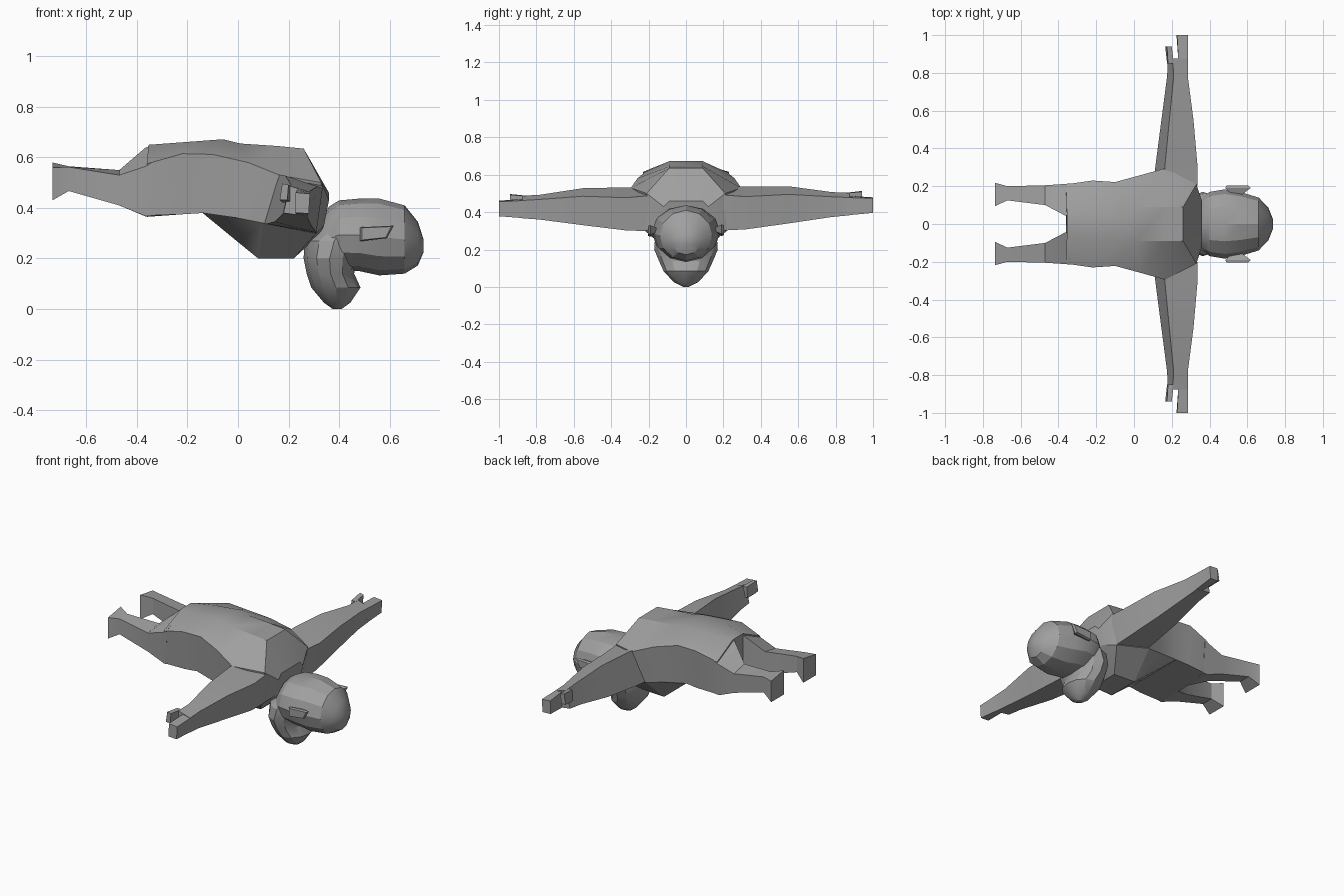
import bpy, bmesh, math

grey = bpy.data.materials.new("plain_grey")
grey.diffuse_color = (0.35, 0.35, 0.35, 1)


def loft(name, rings, angle=25):
    """Skin a list of equal-length closed rings and cap both ends."""
    bm = bmesh.new()
    vs = [[bm.verts.new(p) for p in ring] for ring in rings]
    n = len(vs[0])
    for a, b in zip(vs, vs[1:]):
        for i in range(n):
            j = (i + 1) % n
            bm.faces.new((a[i], a[j], b[j], b[i]))
    bm.faces.new(vs[0])
    bm.faces.new(vs[-1])
    bmesh.ops.recalc_face_normals(bm, faces=bm.faces)
    me = bpy.data.meshes.new(name)
    bm.to_mesh(me)
    bm.free()
    me.materials.append(grey)
    ob = bpy.data.objects.new(name, me)
    bpy.context.collection.objects.link(ob)
    bpy.ops.object.select_all(action='DESELECT')
    ob.select_set(True)
    bpy.context.view_layer.objects.active = ob
    bpy.ops.object.shade_smooth_by_angle(angle=math.radians(angle))
    return ob


# Torso: half sections from spine to belly, mirrored across y
half = [
    [(-.355, .05, .65), (-.36, .21, .575), (-.36, .20, .37), (-.36, .04, .365)],
    [(-.22, .08, .66), (-.22, .23, .615), (-.22, .205, .375), (-.22, .08, .375)],
    [(-.06, .09, .672), (-.10, .222, .612), (-.14, .20, .38), (-.14, .08, .38)],
    [(.01, .09, .655), (.04, .26, .58), (0, .225, .36), (0, .09, .265)],
    [(.16, .09, .645), (.165, .295, .53), (.10, .25, .34), (.08, .10, .20)],
    [(.26, .09, .635), (.33, .21, .50), (.31, .22, .30), (.22, .09, .20)],
    [(.36, .09, .46), (.36, .12, .43), (.34, .12, .33), (.32, .06, .29)],
]
loft("torso", [h + [(x, -y, z) for x, y, z in reversed(h)] for h in half])

# Limb sections: four corners each
leg = [
    (-.34, [(.05, .645), (.215, .58), (.20, .37), (.045, .368)]),
    (-.365, [(.045, .64), (.212, .565), (.20, .367), (.045, .366)]),
    (-.47, [(.10, .55), (.205, .53), (.20, .41), (.10, .41)]),
    (-.67, [(.125, .565), (.20, .562), (.20, .467), (.125, .467)]),
    (-.735, [(.095, .58), (.218, .56), (.218, .43), (.095, .43)]),
]
arm = [
    (.20, [(.16, .53), (.335, .49), (.31, .30), (.10, .34)]),
    (.32, [(.165, .535), (.335, .48), (.31, .305), (.115, .34)]),
    (.55, [(.187, .533), (.315, .49), (.29, .335), (.145, .35)]),
    (.78, [(.21, .50), (.285, .475), (.275, .367), (.175, .38)]),
    (.875, [(.205, .495), (.285, .47), (.275, .375), (.18, .388)]),
]
fingers = [
    (.86, [(.235, .48), (.285, .47), (.275, .375), (.235, .38)]),
    (1.0, [(.228, .47), (.285, .465), (.28, .387), (.225, .39)]),
]
thumb = [
    (.85, [(.18, .495), (.21, .495), (.21, .43), (.175, .43)]),
    (.94, [(.175, .505), (.20, .50), (.195, .44), (.165, .44)]),
]
ear = [
    (.155, [(.52, .315), (.57, .315), (.57, .295), (.52, .29)]),
    (.19, [(.483, .325), (.617, .332), (.59, .282), (.483, .27)]),
    (.203, [(.49, .323), (.607, .328), (.585, .285), (.49, .275)]),
]
for side, s in (("left", 1), ("right", -1)):
    loft(side + "_leg", [[(x, s * y, z) for y, z in c] for x, c in leg])
    for part, secs in (("arm", arm), ("fingers", fingers),
                       ("thumb", thumb), ("ear", ear)):
        # arms are tilted very slightly
        loft(side + "_" + part,
             [[(x, s * y, z + .009 * s * y) for x, z in c] for y, c in secs])

# Skull: rounded rings along x (x, top, bottom, half width)
N = 12
skull = [(.31, .31, .17, .10), (.36, .405, .16, .142), (.40, .43, .155, .17),
         (.48, .437, .15, .183), (.56, .437, .133, .17), (.66, .41, .14, .14),
         (.712, .345, .172, .085), (.735, .275, .225, .028)]
loft("skull", [[(x, w * math.sin(2 * math.pi * i / N),
                 (t + b) / 2 + (t - b) / 2 * math.cos(2 * math.pi * i / N))
                for i in range(N)] for x, t, b, w in skull])

# Muzzle: rounded rings along z (z, back, front, half width)
muzzle = [(.32, .33, .52, .14), (.27, .262, .50, .165), (.20, .26, .465, .17),
          (.14, .272, .46, .145), (.085, .29, .485, .12),
          (.025, .34, .445, .065), (0, .375, .41, .015)]
loft("muzzle", [[((f + b) / 2 + (f - b) / 2 * math.cos(2 * math.pi * i / N),
                  w * math.sin(2 * math.pi * i / N), z)
                 for i in range(N)] for z, b, f, w in muzzle])
